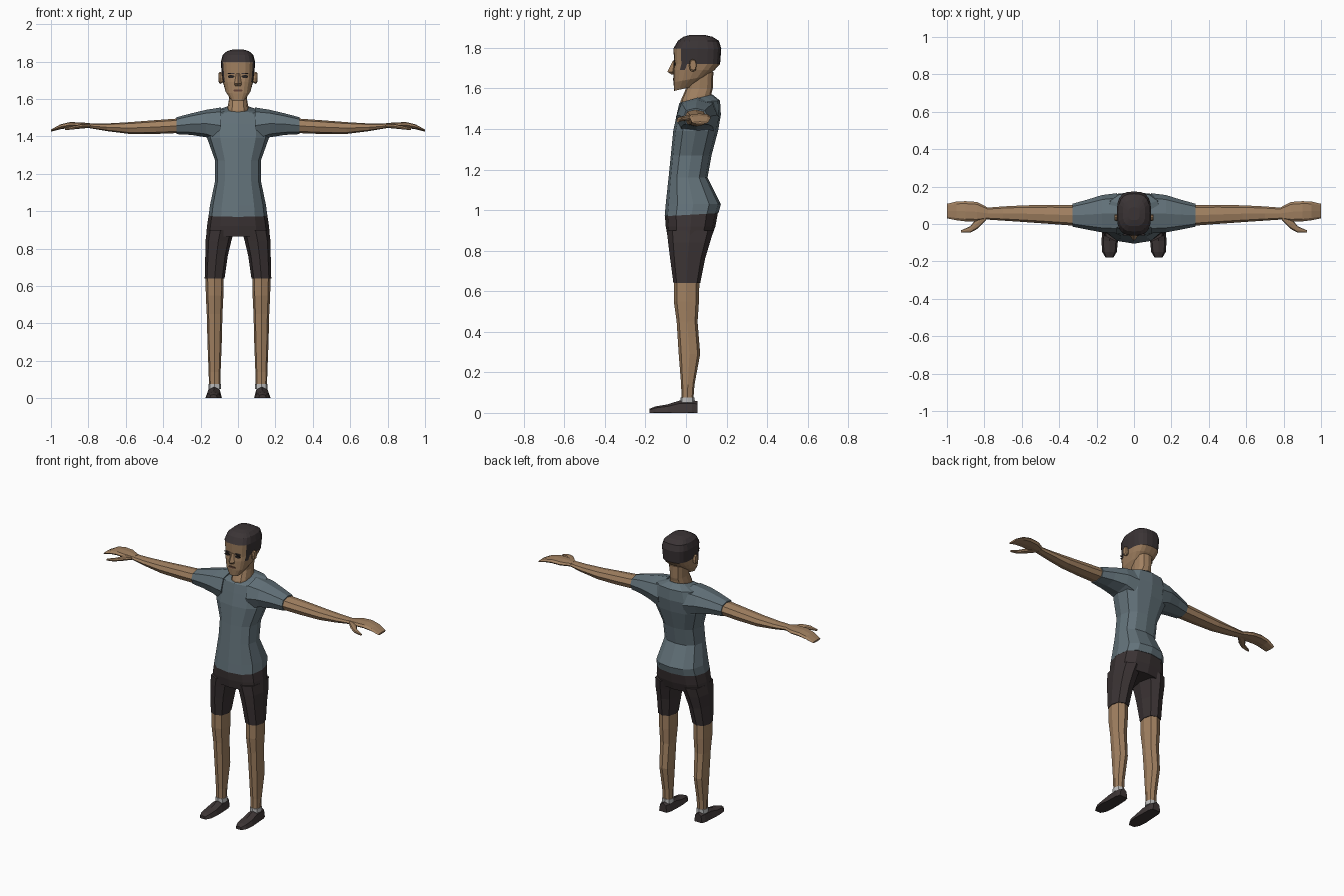
import bpy, bmesh
from math import sin, cos, pi, copysign

if "Cube" in bpy.data.objects:
    bpy.data.objects.remove(bpy.data.objects["Cube"], do_unlink=True)


def material(name, *rgb):
    colour = (*rgb, 1)
    mat = bpy.data.materials.new(name)
    mat.use_nodes = True
    mat.diffuse_color = colour
    mat.node_tree.nodes["Principled BSDF"].inputs["Base Color"].default_value = colour
    return mat


skin = material("skin", .36, .22, .12)
shirt = material("shirt_blue_grey", .125, .17, .195)
shorts = material("shorts_dark", .043, .033, .034)
hair = material("hair_dark", .043, .034, .036)
shoe = material("shoe_dark", .047, .036, .036)
sock = material("sock_grey", .5, .5, .5)
lip = material("lip_brown", .13, .06, .04)
eye = material("eye_dark", .02, .016, .015)


# Ring placements: each maps a unit outline (-1..1) into space
def level(z, half, front, back, x=0, tilt=0):
    """Horizontal ring; tilt lifts its back edge."""
    middle, depth = (front + back) / 2, (back - front) / 2
    return lambda u, v: (x + u * half, middle + v * depth, z + tilt * (v + 1) / 2)


def across(x, front, back, low, high):
    """Upright ring for parts running sideways."""
    y, z = (front + back) / 2, (low + high) / 2
    return lambda u, v: (x, y + u * (back - front) / 2, z + v * (high - low) / 2)


def facing(y, x, half, low, high):
    """Upright ring for parts running front to back."""
    z = (low + high) / 2
    return lambda u, v: (x + u * half, y, max(0, z + v * (high - low) / 2))


def loft(name, rings, *mats, sides=8, power=.8, mirror=False):
    """Skin a rounded outline through the rings and cap both ends."""
    def bulge(value):
        return copysign(abs(value) ** power, value)

    angles = [2 * pi * i / sides - pi / 2 for i in range(sides)]
    bm = bmesh.new()
    loops = [[bm.verts.new(ring(bulge(cos(a)), bulge(sin(a)))) for a in angles]
             for ring in rings]
    for lower, upper in zip(loops, loops[1:]):
        for i in range(sides):
            bm.faces.new((lower[i - 1], lower[i], upper[i], upper[i - 1]))
    bm.faces.new(loops[0])
    bm.faces.new(loops[-1])
    bmesh.ops.recalc_face_normals(bm, faces=bm.faces)
    mesh = bpy.data.meshes.new(name)
    bm.to_mesh(mesh)
    bm.free()
    for mat in mats:
        mesh.materials.append(mat)
    part = bpy.data.objects.new(name, mesh)
    bpy.context.collection.objects.link(part)
    if mirror:
        part.modifiers.new("mirror", 'MIRROR')
    return part


def plate(name, mat, y, x, half, low, high, mirror=False):
    """Thin painted detail on the face."""
    loft(name, [facing(y + depth, x, half, low, high) for depth in (0, .009)],
         mat, mirror=mirror)


# Shirt body and sleeves
loft("shirt_body", [
    level(z=.97, half=.157, front=-.105, back=.16, tilt=.015),
    level(z=1.03, half=.15, front=-.1, back=.172),
    level(z=1.16, half=.123, front=-.086, back=.106),
    level(z=1.27, half=.122, front=-.075, back=.126),
    level(z=1.39, half=.165, front=-.063, back=.158),
    level(z=1.47, half=.17, front=-.046, back=.172),
    level(z=1.525, half=.14, front=-.034, back=.168, tilt=.015),
    level(z=1.53, half=.06, front=-.03, back=.13, tilt=.04),
], shirt, sides=12)
loft("sleeve", [
    across(x=.09, front=-.05, back=.165, low=1.36, high=1.555),
    across(x=.17, front=-.045, back=.155, low=1.395, high=1.542),
    across(x=.25, front=-.03, back=.13, low=1.408, high=1.523),
    across(x=.33, front=-.014, back=.108, low=1.412, high=1.502),
], shirt, mirror=True)

# Shorts: seat and two legs
loft("shorts_seat", [
    level(z=.865, half=.17, front=-.09, back=.125),
    level(z=.92, half=.166, front=-.1, back=.145),
    level(z=.975, half=.156, front=-.104, back=.158, tilt=.015),
], shorts, sides=12)
loft("shorts_leg", [
    level(z=.64, x=.125, half=.053, front=-.062, back=.07),
    level(z=.76, x=.115, half=.06, front=-.078, back=.094),
    level(z=.84, x=.105, half=.069, front=-.088, back=.118),
    level(z=.9, x=.093, half=.073, front=-.095, back=.136),
], shorts, mirror=True)

# Legs and socks share one upright axis
stance = .125
loft("leg", [
    level(z=.06, x=stance, half=.03, front=-.022, back=.036),
    level(z=.14, x=stance, half=.032, front=-.024, back=.042),
    level(z=.29, x=stance, half=.038, front=-.036, back=.07),
    level(z=.45, x=stance, half=.042, front=-.046, back=.057),
    level(z=.55, x=stance, half=.047, front=-.06, back=.064),
    level(z=.65, x=stance, half=.049, front=-.06, back=.066),
], skin, mirror=True)
loft("sock", [level(z=z, x=stance, half=.033, front=-.027, back=.041)
              for z in (.05, .077)], sock, mirror=True)

# Shoes: rings are cut off flat at the ground
loft("shoe", [
    facing(y=.057, x=.128, half=.028, low=-.06, high=.058),
    facing(y=.03, x=.128, half=.038, low=-.06, high=.062),
    facing(y=-.035, x=.128, half=.041, low=-.06, high=.06),
    facing(y=-.09, x=.13, half=.044, low=-.04, high=.042),
    facing(y=-.15, x=.131, half=.039, low=-.03, high=.032),
    facing(y=-.18, x=.131, half=.02, low=-.02, high=.02),
], shoe, mirror=True)

# Arms, hands, thumbs
loft("arm", [
    across(x=.31, front=-.01, back=.102, low=1.418, high=1.496),
    across(x=.44, front=0, back=.102, low=1.413, high=1.487),
    across(x=.58, front=.01, back=.1, low=1.413, high=1.476),
    across(x=.7, front=.018, back=.094, low=1.428, high=1.469),
    across(x=.79, front=.024, back=.087, low=1.443, high=1.468),
], skin, mirror=True)
loft("hand", [
    across(x=.78, front=.025, back=.087, low=1.444, high=1.469),
    across(x=.84, front=.012, back=.118, low=1.444, high=1.475),
    across(x=.9, front=.014, back=.122, low=1.445, high=1.476),
    across(x=.95, front=.02, back=.12, low=1.438, high=1.464),
    across(x=1, front=.03, back=.108, low=1.425, high=1.436),
], skin, mirror=True)
loft("thumb", [
    across(x=.79, front=.022, back=.06, low=1.446, high=1.467),
    across(x=.835, front=-.025, back=.04, low=1.442, high=1.467),
    across(x=.875, front=-.046, back=-.012, low=1.438, high=1.458),
    across(x=.925, front=-.046, back=-.034, low=1.433, high=1.445),
], skin, mirror=True)

# Neck rises out of the collar
loft("neck", [
    level(z=1.5, half=.06, front=-.03, back=.12),
    level(z=1.54, half=.055, front=-.026, back=.127, tilt=.04),
    level(z=1.6, half=.048, front=0, back=.132),
    level(z=1.68, half=.055, front=.01, back=.135),
], skin, sides=12)

# Head, with hair on the crown, back and sideburns
head = loft("head", [
    level(z=1.588, half=.038, front=-.058, back=.03, tilt=.02),
    level(z=1.63, half=.068, front=-.062, back=.1, tilt=.03),
    level(z=1.69, half=.081, front=-.062, back=.14),
    level(z=1.72, half=.086, front=-.058, back=.168),
    level(z=1.797, half=.092, front=-.062, back=.174),
    level(z=1.835, half=.082, front=-.04, back=.162),
    level(z=1.855, half=.06, front=-.012, back=.13),
    level(z=1.864, half=.03, front=.02, back=.09),
], skin, hair, sides=20, power=.7)
for face in head.data.polygons:
    x, y, z = face.center
    crown = z > 1.8
    back_hair = z > 1.73 and y > .01
    sideburn = z > 1.7 and -.03 < y < .01 and abs(x) > .07
    face.material_index = int(crown or back_hair or sideburn)

# Ears and nose
loft("ear", [
    across(x=.078, front=.022, back=.048, low=1.69, high=1.735),
    across(x=.095, front=.015, back=.052, low=1.68, high=1.745),
    across(x=.103, front=.02, back=.05, low=1.69, high=1.74),
], skin, mirror=True)
loft("nose", [
    level(z=1.668, half=.014, front=-.07, back=-.05),
    level(z=1.682, half=.02, front=-.092, back=-.04),
    level(z=1.735, half=.009, front=-.065, back=-.05),
], skin, sides=4)

# Eyes, brows and mouth
plate("eye", eye, y=-.061, x=.037, half=.018, low=1.712, high=1.728, mirror=True)
plate("brow", hair, y=-.0625, x=.037, half=.021, low=1.733, high=1.74, mirror=True)
plate("mouth", lip, y=-.065, x=0, half=.026, low=1.639, high=1.651)
